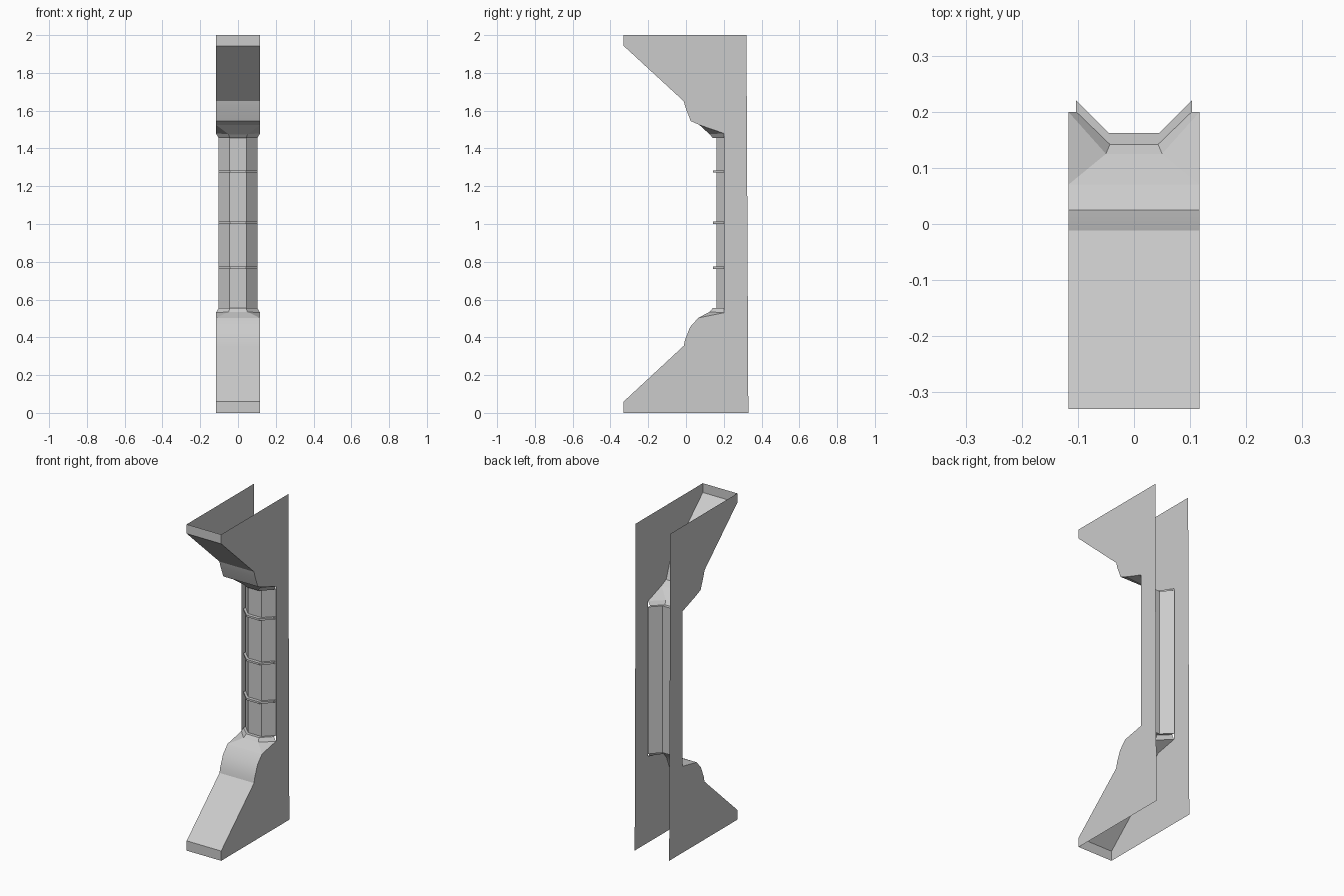
import bpy, math

if "Cube" in bpy.data.objects:
    bpy.data.objects.remove(bpy.data.objects["Cube"])

W = 0.117          # half width of the housing
CUT_Y = 0.20       # front edge of the side panels beside the column

# front outlines (y, z) of the lower and upper ramps, from the end to the ledge
LOWER = [(-0.33, 0.0), (-0.33, 0.06), (-0.012, 0.355), (-0.005, 0.387),
         (0.022, 0.455), (0.065, 0.503)]
UPPER = [(-0.33, 2.0), (-0.33, 1.943), (-0.012, 1.65), (-0.002, 1.615),
         (0.025, 1.545), (0.07, 1.525)]


def make(name, verts, faces, smooth=True):
    mesh = bpy.data.meshes.new(name)
    mesh.from_pydata(verts, [], faces)
    mesh.update()
    ob = bpy.data.objects.new(name, mesh)
    bpy.context.collection.objects.link(ob)
    if smooth:
        bpy.ops.object.select_all(action='DESELECT')
        ob.select_set(True)
        bpy.context.view_layer.objects.active = ob
        bpy.ops.object.shade_smooth_by_angle(angle=math.radians(30))
    return ob


def trough(xe, ye, xc, yc, z):
    """Open four-point cross-section of the recessed column."""
    return [(-xe, ye, z), (-xc, yc, z), (xc, yc, z), (xe, ye, z)]


def loft(name, rings, flip=False):
    n = len(rings[0])
    verts = [p for r in rings for p in r]
    faces = []
    for i in range(len(rings) - 1):
        for j in range(n - 1):
            f = (i * n + j, i * n + j + 1, (i + 1) * n + j + 1, (i + 1) * n + j)
            faces.append(f[::-1] if flip else f)
    return make(name, verts, faces)


# side panels
outline = LOWER + [(CUT_Y, 0.53), (CUT_Y, 1.48)] + UPPER[::-1] + [(0.32, 2.0), (0.325, 1.0), (0.33, 0.0)]
for side, sx in (("left", -1), ("right", 1)):
    idx = list(range(len(outline)))
    face = idx[::-1] if sx > 0 else idx
    make(side + "_side_panel", [(sx * W, y, z) for y, z in outline], [face], False)

# front ramps, with a faceted transition and lip leading into the column
for name, prof, z_side, z_mid, z_lip, flip in (
        ("lower", LOWER, 0.53, 0.535, 0.555, False),
        ("upper", UPPER, 1.48, 1.475, 1.455, True)):
    loft(name + "_ramp", [[(-W, y, z), (W, y, z)] for y, z in prof], flip)
    y0, z0 = prof[-1]
    verts = [(-W, y0, z0), (W, y0, z0), (-W, CUT_Y, z_side), (-0.05, 0.125, z_mid),
             (0.05, 0.125, z_mid), (W, CUT_Y, z_side)]
    faces = [(0, 1, 4, 3), (0, 3, 2), (1, 5, 4)]
    make(name + "_transition", verts, [f[::-1] for f in faces] if flip else faces, False)
    loft(name + "_lip", [
        [verts[i] for i in (2, 3, 4, 5)],
        trough(0.103, 0.20, 0.043, 0.142, z_lip),
        trough(0.103, 0.22, 0.045, 0.162, z_lip)], flip)

# recessed column
loft("column", [trough(0.103, 0.22, 0.045, 0.162, z) for z in (0.555, 1.455)])

# raised bands across the column
for i, z in enumerate((0.768, 1.006, 1.278)):
    h = 0.006
    loft("column_band_%d" % (i + 1), [
        trough(0.103, 0.22, 0.045, 0.162, z - h),
        trough(0.103, 0.20, 0.043, 0.142, z - h),
        trough(0.103, 0.20, 0.043, 0.142, z + h),
        trough(0.103, 0.22, 0.045, 0.162, z + h)])
